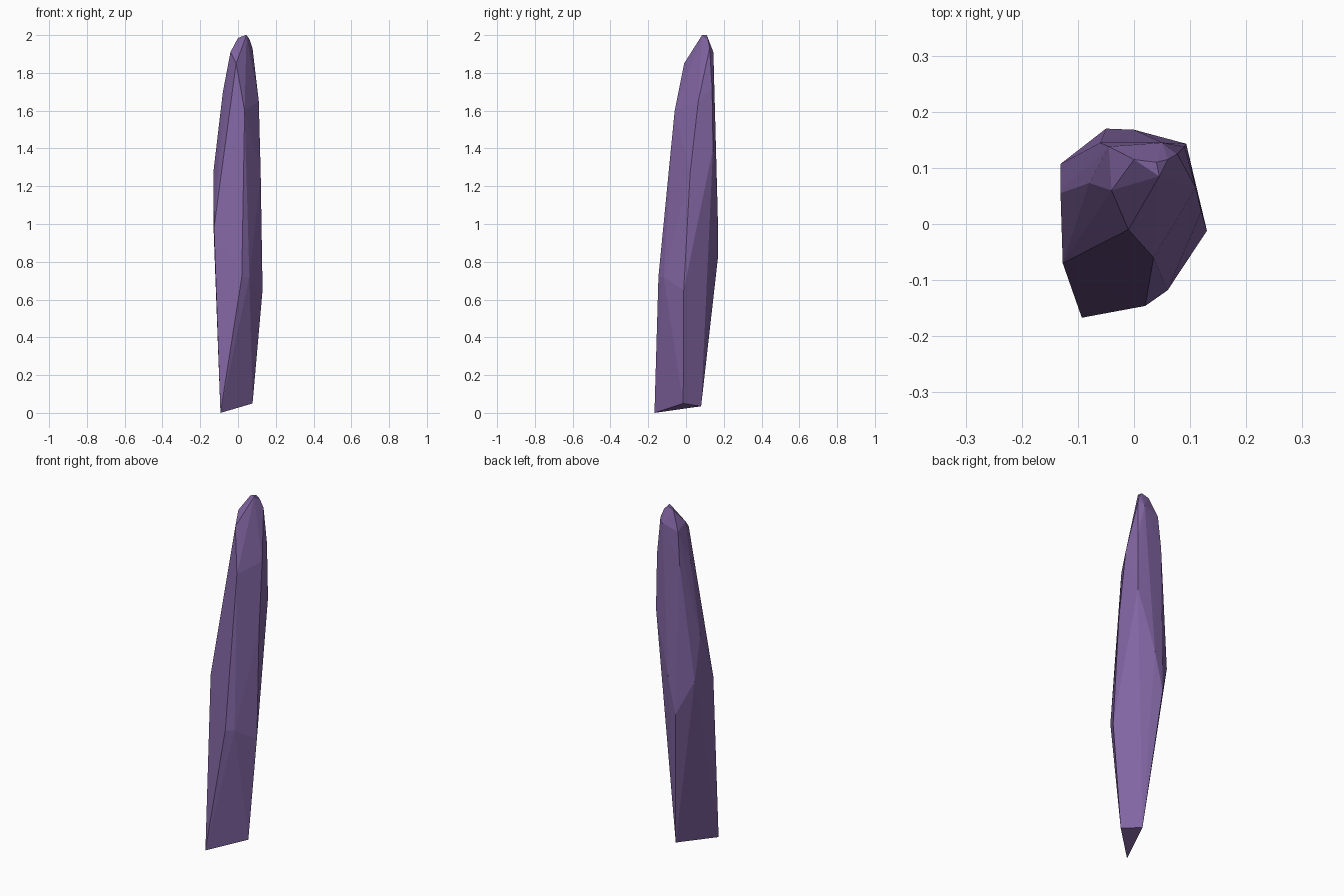
import bpy, bmesh
from math import radians

# Facet corners of the crystal, grouped by height
base = [(-0.093, -0.167, 0.0), (0.077, -0.015, 0.05), (0.01, 0.08, 0.035)]
waist = [(0.13, -0.012, 0.65), (0.06, -0.118, 0.72), (0.02, -0.146, 0.72),
         (-0.127, -0.07, 0.98), (-0.131, 0.107, 1.02), (-0.131, 0.055, 1.27),
         (-0.05, 0.17, 0.83), (0.0, 0.168, 1.05)]
shoulder = [(0.12, 0.022, 1.27), (0.093, 0.143, 1.4), (0.11, 0.065, 1.65),
            (0.035, -0.06, 1.6), (0.055, 0.025, 1.76), (-0.08, 0.073, 1.7),
            (-0.01, -0.01, 1.85), (0.09, 0.138, 1.72), (-0.06, 0.145, 1.7)]
tip = [(-0.04, 0.06, 1.91), (-0.045, 0.138, 1.88), (0.05, 0.145, 1.91),
       (0.077, 0.125, 1.93), (0.0, 0.115, 1.985), (0.045, 0.085, 2.0),
       (0.04, 0.11, 2.0), (0.06, 0.115, 1.98)]

# Crystal shard: hull of the corners, with coplanar facets merged
bm = bmesh.new()
for p in base + waist + shoulder + tip:
    bm.verts.new(p)
hull = bmesh.ops.convex_hull(bm, input=bm.verts[:])
bmesh.ops.delete(bm, geom=[v for v in bm.verts if not v.link_faces], context='VERTS')
bmesh.ops.dissolve_limit(bm, angle_limit=radians(1), verts=bm.verts[:], edges=bm.edges[:])
bmesh.ops.recalc_face_normals(bm, faces=bm.faces[:])
mesh = bpy.data.meshes.new("crystal_shard")
bm.to_mesh(mesh)
bm.free()

# Purple crystal colour
purple = bpy.data.materials.new("purple_crystal")
purple.diffuse_color = (0.22, 0.13, 0.36, 1)
mesh.materials.append(purple)
shard = bpy.data.objects.new("crystal_shard", mesh)
bpy.context.collection.objects.link(shard)
